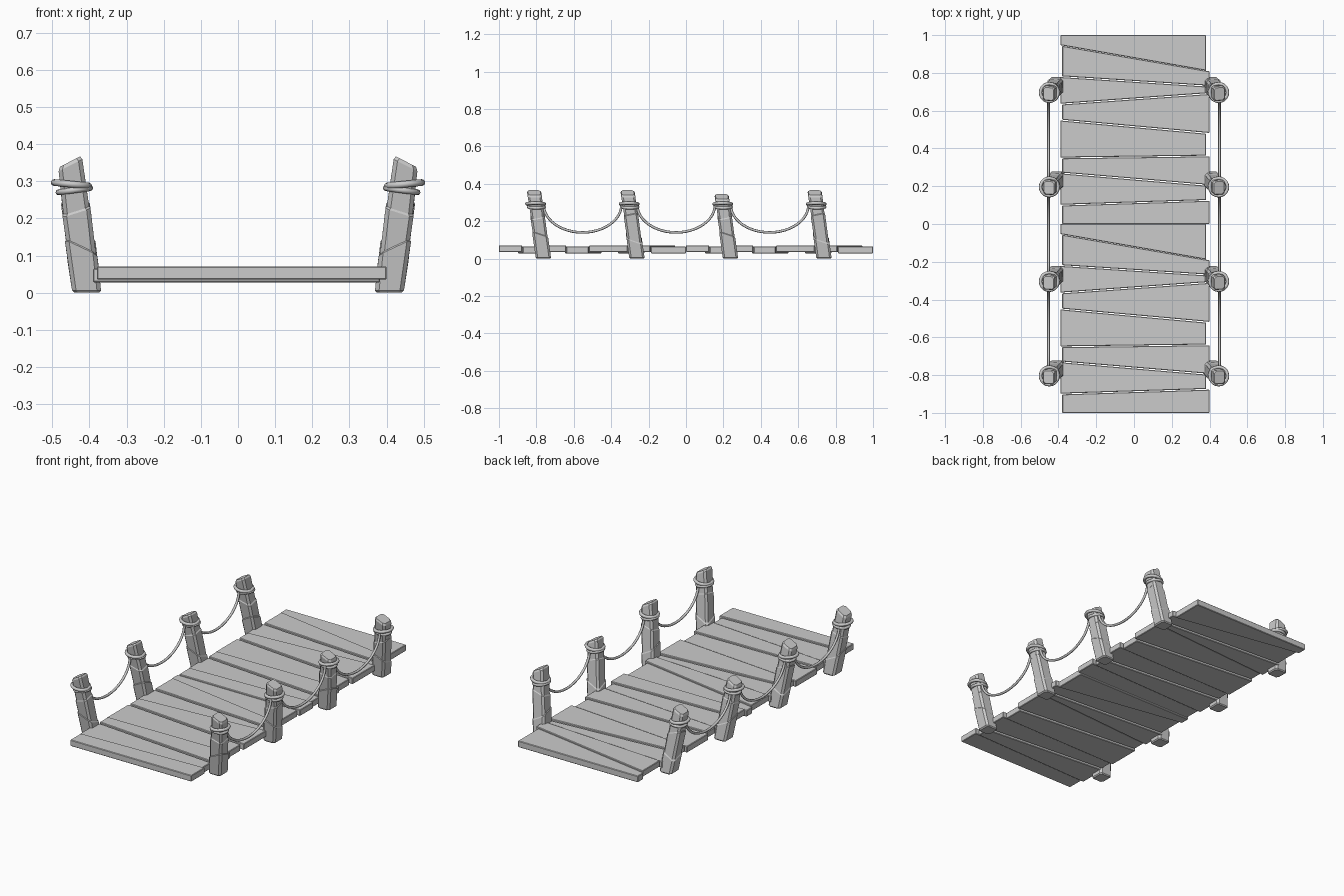
import bpy, bmesh, math
from mathutils import Vector, Matrix

if "Cube" in bpy.data.objects:
    bpy.data.objects.remove(bpy.data.objects["Cube"])


def make_object(name, bm, mirror=False):
    bmesh.ops.recalc_face_normals(bm, faces=bm.faces)
    me = bpy.data.meshes.new(name)
    bm.to_mesh(me)
    bm.free()
    ob = bpy.data.objects.new(name, me)
    bpy.context.collection.objects.link(ob)
    if mirror:
        ob.modifiers.new("mirror", "MIRROR").use_mirror_merge = False
    return ob


def loft(bm, rings, closed=False):
    # skin a list of vertex rings; cap the ends unless closed into a loop
    vs = [[bm.verts.new(p) for p in r] for r in rings]
    n = len(vs[0])
    pairs = list(zip(vs, vs[1:])) + ([(vs[-1], vs[0])] if closed else [])
    for a, b in pairs:
        for i in range(n):
            j = (i + 1) % n
            bm.faces.new((a[i], a[j], b[j], b[i]))
    if not closed:
        bm.faces.new(vs[0][::-1])
        bm.faces.new(vs[-1])


# Deck planks: two identical modules, seams given as (left y, right y)
seams = [(1, 1), (.945, .81), (.78, .73), (.635, .69), (.55, .48),
         (.35, .36), (.27, .205), (.10, .125), (0, 0)]
G = 0.002
for module in range(2):
    for k in range(8):
        (la, ra), (lb, rb) = seams[k], seams[k + 1]
        odd = k % 2
        x0, x1 = (-.38, .40) if odd else (-.39, .382)
        z0, z1 = (.035, .071) if odd else (.028, .065)
        ga = 0 if k == 0 else G
        gb = 0 if k == 7 else G
        quad = [(x0, lb + gb), (x1, rb + gb), (x1, ra - ga), (x0, la - ga)]
        bm = bmesh.new()
        loft(bm, [[Vector((x, y - module, z)) for x, y in quad] for z in (z0, z1)])
        ob = make_object(f"plank_{module * 8 + k + 1}", bm)
        bev = ob.modifiers.new("bevel", "BEVEL")
        bev.width, bev.segments = .003, 1


# Posts: chamfered square section leaning outwards and towards the front
def axis(y, z):
    return Vector((-.407 - .128 * z, y + .038 - .14 * z, 0))


def section(y, z, hx, hy, sx, sy):
    c = .011
    pts = [(-hx + c, -hy), (hx - c, -hy), (hx, -hy + c), (hx, hy - c),
           (hx - c, hy), (-hx + c, hy), (-hx, hy - c), (-hx, -hy + c)]
    out = []
    for dx, dy in pts:
        zz = z + sx * dx + sy * dy
        out.append(axis(y, zz) + Vector((dx, dy, zz)))
    return out


def rope_ring(bm, centre, radius, minor, tilt):
    rot = Matrix.Rotation(tilt, 3, 'Y')
    rings = []
    for i in range(20):
        a = math.tau * i / 20
        d = Vector((math.cos(a), math.sin(a), 0))
        rings.append([centre + rot @ (d * (radius + minor * math.cos(b)) + Vector((0, 0, minor * math.sin(b))))
                      for b in (math.tau * j / 8 for j in range(8))])
    loft(bm, rings, True)


post_ys = [-.80, -.30, .20, .70]
for i, y in enumerate(post_ys):
    top = .332 if i == 2 else .353
    s = 1 if i % 2 == 0 else -1
    rows = [(0, .033, .036, 0, 0), (.006, .039, .041, 0, 0),
            (.108, .041, .041, -.5 * s, -.35), (.113, .038, .038, -.5 * s, -.35),
            (.222, .039, .039, .3 * s, .2), (.227, .036, .036, .3 * s, .2),
            (top - .010, .034, .038, .48, 0), (top, .029, .033, .48, 0)]
    bm = bmesh.new()
    loft(bm, [section(y, *r) for r in rows])
    make_object(f"post_pair_{i + 1}", bm, True)

    # Rope lashing: two tilted loops around each post
    bm = bmesh.new()
    rope_ring(bm, axis(y, .30) + Vector((-.003, 0, .292)), .047, .009, .10)
    rope_ring(bm, axis(y, .27) + Vector((.001, 0, .276)), .043, .008, -.13)
    ob = make_object(f"rope_lashing_{i + 1}", bm, True)
    for p in ob.data.polygons:
        p.use_smooth = True

# Sagging ropes between neighbouring posts
for i, (ya, yb) in enumerate(zip(post_ys, post_ys[1:])):
    mid, half = (ya + yb) / 2 - .003, .208
    bm = bmesh.new()
    rings = []
    for k in range(25):
        a = math.pi * k / 24
        n = Vector((0, -math.cos(a) * .15, -math.sin(a) * half)).normalized()
        c = Vector((-.453, mid - half * math.cos(a), .288 - .148 * math.sin(a)))
        rings.append([c + .007 * (n * math.cos(b) + Vector((1, 0, 0)) * math.sin(b))
                      for b in (math.tau * j / 8 for j in range(8))])
    loft(bm, rings)
    ob = make_object(f"hanging_rope_{i + 1}", bm, True)
    for p in ob.data.polygons:
        p.use_smooth = len(p.vertices) == 4
